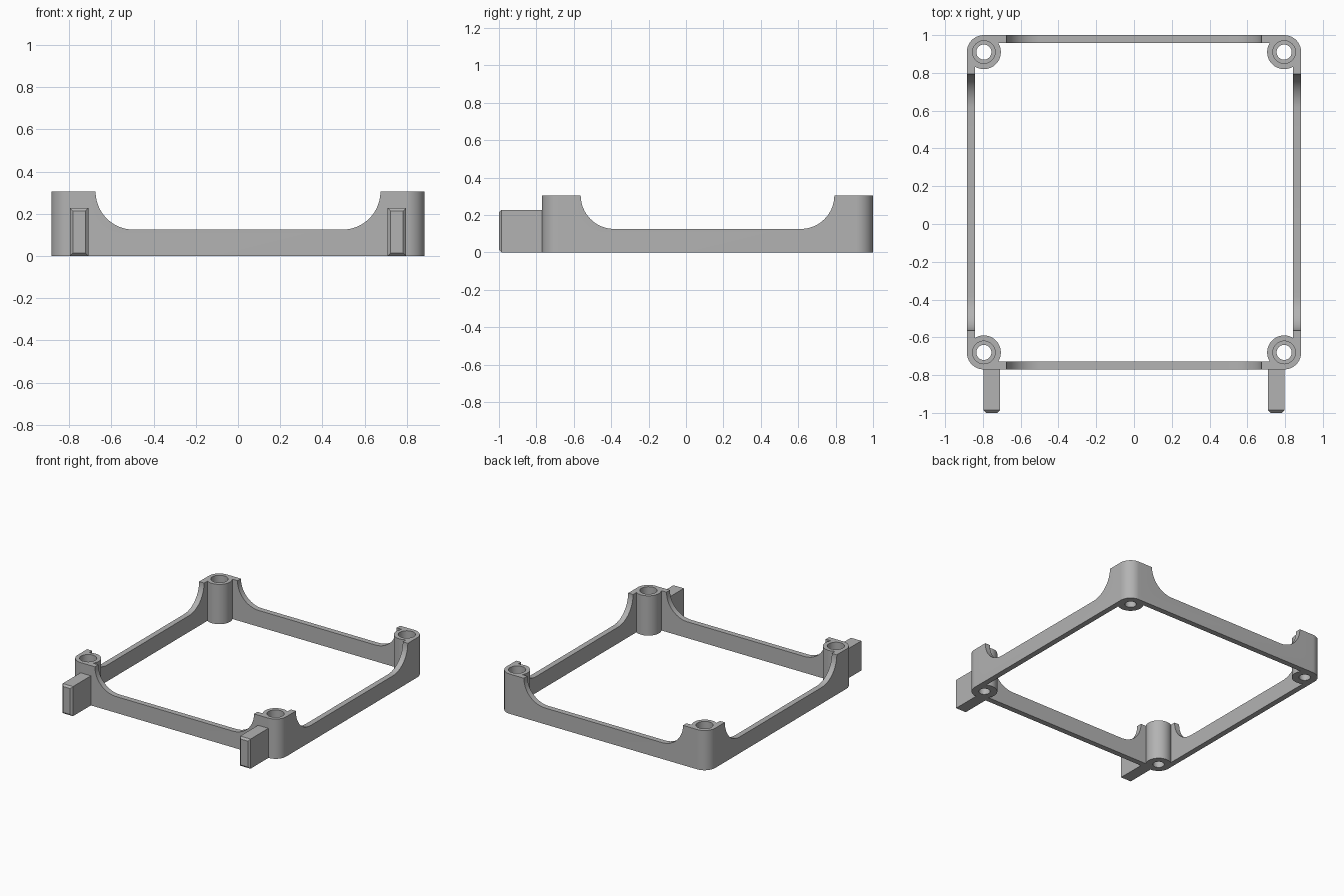
import bpy, bmesh
from math import cos, sin, pi, asin
from mathutils import Vector

cube = bpy.data.objects.get("Cube")
if cube:
    bpy.data.objects.remove(cube, do_unlink=True)

grey = bpy.data.materials.new("plain grey")
grey.use_nodes = True
colour = (0.45, 0.45, 0.45, 1)
grey.diffuse_color = colour
grey.node_tree.nodes["Principled BSDF"].inputs["Base Color"].default_value = colour

HALF_X, HALF_Y, MID_Y = 0.885, 0.885, 0.115
HEIGHT, RAIL, WALL = 0.305, 0.125, 0.042
BOSS, BORE, HOLE, LEDGE = 0.09, 0.06, 0.04, 0.06
CORNERS = [(1, 1), (-1, 1), (-1, -1), (1, -1)]


def arc(cx, cy, r, a, b, n):
    return [(cx + r * cos(a + (b - a) * i / n), cy + r * sin(a + (b - a) * i / n))
            for i in range(n + 1)]


def prism(name, outline, place, depth):
    """Extrude a 2D outline; place maps (u, v) to a 3D point."""
    bm = bmesh.new()
    face = bm.faces.new([bm.verts.new(place(u, v)) for u, v in outline])
    new = bmesh.ops.extrude_face_region(bm, geom=[face])["geom"]
    bmesh.ops.translate(bm, vec=Vector(depth),
                        verts=[g for g in new if isinstance(g, bmesh.types.BMVert)])
    bmesh.ops.recalc_face_normals(bm, faces=bm.faces)
    mesh = bpy.data.meshes.new(name)
    bm.to_mesh(mesh)
    bm.free()
    obj = bpy.data.objects.new(name, mesh)
    bpy.context.collection.objects.link(obj)
    mesh.materials.append(grey)
    return obj


def cut(target, cutter):
    cutter.hide_render = True
    mod = target.modifiers.new(cutter.name, 'BOOLEAN')
    mod.operation, mod.solver, mod.object = 'DIFFERENCE', 'EXACT', cutter
    bpy.context.view_layer.objects.active = target
    bpy.ops.object.modifier_apply(modifier=mod.name)
    bpy.data.objects.remove(cutter, do_unlink=True)


# Outer rounded block and the opening that leaves walls and corner bosses
outer, inner = [], []
sweep = asin((BOSS - WALL) / BOSS)
for k, (sx, sy) in enumerate(CORNERS):
    cx, cy = sx * (HALF_X - BOSS), MID_Y + sy * (HALF_Y - BOSS)
    start = k * pi / 2
    outer += arc(cx, cy, BOSS, start, start + pi / 2, 16)
    inner += arc(cx, cy, BOSS, start - pi / 2 + sweep, start - pi - sweep, 40)

frame = prism("frame", outer, lambda u, v: (u, v, 0), (0, 0, HEIGHT))
cut(frame, prism("opening", inner, lambda u, v: (u, v, -0.1), (0, 0, 0.6)))


# Scooped low rails between the corners
def scoop(half):
    r = HEIGHT - RAIL
    c = half - r
    return ([(half, 0.4)] + arc(c, HEIGHT, r, 0, -pi / 2, 20)
            + arc(-c, HEIGHT, r, -pi / 2, -pi, 20) + [(-half, 0.4)])


cut(frame, prism("end_scoop", scoop(0.675), lambda u, v: (u, -1.2, v), (0, 2.6, 0)))
cut(frame, prism("side_scoop", scoop(0.678), lambda u, v: (-1.2, u + MID_Y, v), (2.4, 0, 0)))

# Stepped screw holes
for sx, sy in CORNERS:
    cx, cy = sx * (HALF_X - BOSS), MID_Y + sy * (HALF_Y - BOSS)
    for r, z in ((BORE, LEDGE), (HOLE, -0.1)):
        ring = arc(cx, cy, r, 0, 2 * pi, 40)[:-1]
        cut(frame, prism("bore", ring, lambda u, v: (u, v, z), (0, 0, 0.6)))

bpy.ops.object.select_all(action='DESELECT')
frame.select_set(True)
bpy.context.view_layer.objects.active = frame
bpy.ops.object.shade_smooth_by_angle(angle=0.5)

# Front pegs with chamfered tips
for side, sx in (("left", 1), ("right", -1)):
    x0, x1, top = sx * 0.709, sx * 0.797, 0.227
    peg = prism(side + "_peg", [(x0, 0), (x1, 0), (x1, top), (x0, top)],
                lambda u, v: (u, -0.75, v), (0, -0.25, 0))
    bm = bmesh.new()
    bm.from_mesh(peg.data)
    tip = [e for e in bm.edges if all(v.co.y < -0.9 for v in e.verts)]
    bmesh.ops.bevel(bm, geom=tip, offset=0.014, segments=1, affect='EDGES')
    bm.to_mesh(peg.data)
    bm.free()
